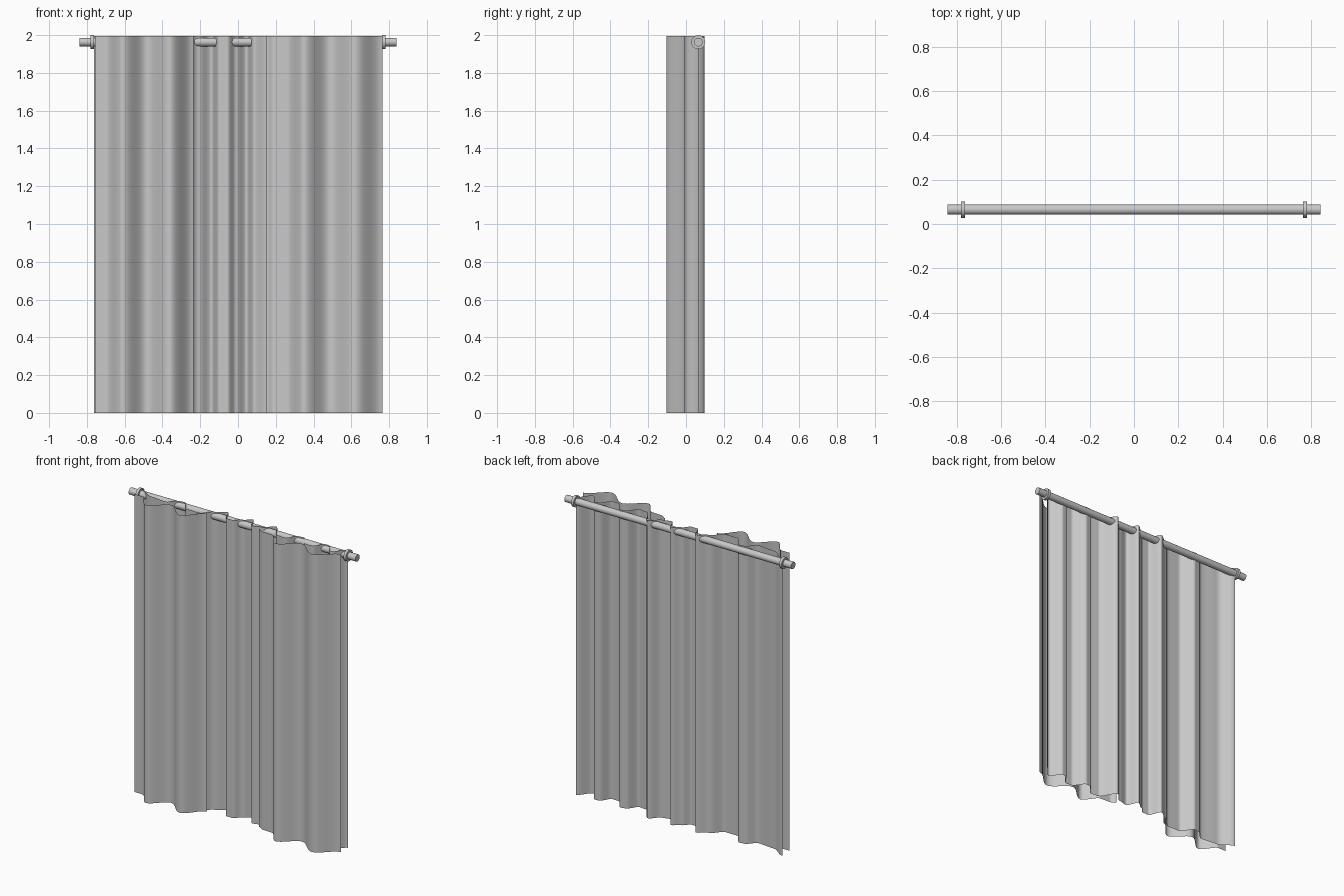
import bpy, bmesh, math
from mathutils import Vector

cube = bpy.data.objects.get("Cube")
if cube:
    bpy.data.objects.remove(cube)

HEIGHT = 1.995
ROD_Y, ROD_Z = 0.065, 1.963

grey = bpy.data.materials.new("plain_grey")
grey.use_nodes = True
grey.diffuse_color = (0.58, 0.58, 0.58, 1)
grey.node_tree.nodes["Principled BSDF"].inputs["Base Color"].default_value = (0.58, 0.58, 0.58, 1)


def finish(name, bm):
    mesh = bpy.data.meshes.new(name)
    bm.to_mesh(mesh)
    bm.free()
    mesh.materials.append(grey)
    for p in mesh.polygons:
        p.use_smooth = True
    obj = bpy.data.objects.new(name, mesh)
    bpy.context.collection.objects.link(obj)
    return obj


def spline(points, steps=8):
    """Smooth path through the fold points, flat at crests and valleys."""
    pts = [Vector(p) for p in points]
    path = []
    for a, b in zip(pts, pts[1:]):
        for i in range(steps):
            t = i / steps
            ease = t * t * (3 - 2 * t)
            path.append((a.x + (b.x - a.x) * t, a.y + (b.y - a.y) * ease))
    path.append(tuple(pts[-1]))
    return path


def curtain(name, folds):
    """Hang a thin sheet straight down from a folded outline."""
    bm = bmesh.new()
    low, high = [[bm.verts.new((x, y, z)) for x, y in spline(folds)] for z in (0, HEIGHT)]
    for i in range(len(low) - 1):
        bm.faces.new((low[i], low[i + 1], high[i + 1], high[i]))
    return finish(name, bm)


def lathe_along_x(name, profile, sides=32):
    """Turn an (x, radius) outline around the rod axis."""
    bm = bmesh.new()
    rings = []
    for x, r in profile:
        rings.append([bm.verts.new((x, ROD_Y + r * math.cos(k * math.tau / sides),
                                    ROD_Z + r * math.sin(k * math.tau / sides)))
                      for k in range(sides)])
    for a, b in zip(rings, rings[1:]):
        for k in range(sides):
            n = (k + 1) % sides
            bm.faces.new((a[k], a[n], b[n], b[k]))
    bm.faces.new(rings[0])
    bm.faces.new(rings[-1])
    bmesh.ops.recalc_face_normals(bm, faces=bm.faces)
    obj = finish(name, bm)
    bpy.ops.object.select_all(action='DESELECT')
    obj.select_set(True)
    bpy.context.view_layer.objects.active = obj
    bpy.ops.object.shade_smooth_by_angle(angle=math.radians(35))
    return obj


# Front panels, parted in the middle
curtain("front_right_panel", [(-.757, -.015), (-.7, -.015), (-.61, -.104), (-.485, -.015),
                              (-.36, -.104), (-.235, .005)])
curtain("front_left_panel", [(.15, .01), (.19, -.012), (.26, -.015), (.35, -.104),
                             (.485, -.015), (.62, -.104), (.765, -.005)])

# Back panel, continuous behind the parting
curtain("back_panel", [(-.763, .07), (-.66, .015), (-.54, .005), (-.475, .06), (-.44, .065),
                       (-.375, -.01), (-.285, -.01), (-.21, .055),
                       (-.14, .097), (-.1, .02), (-.055, .02), (-.01, .06), (.045, .097),
                       (.085, .025), (.15, .04), (.215, .097), (.29, .0), (.35, -.005),
                       (.405, .06), (.44, .065), (.505, -.005), (.55, -.005),
                       (.605, .06), (.63, .062), (.69, -.005), (.765, .07)])

# Rod and its end collars
lathe_along_x("curtain_rod", [(-.84, .023), (.84, .023)])
for side, sign in (("left", 1), ("right", -1)):
    lathe_along_x(side + "_collar", [(sign * .762, .037), (sign * .78, .037)])
